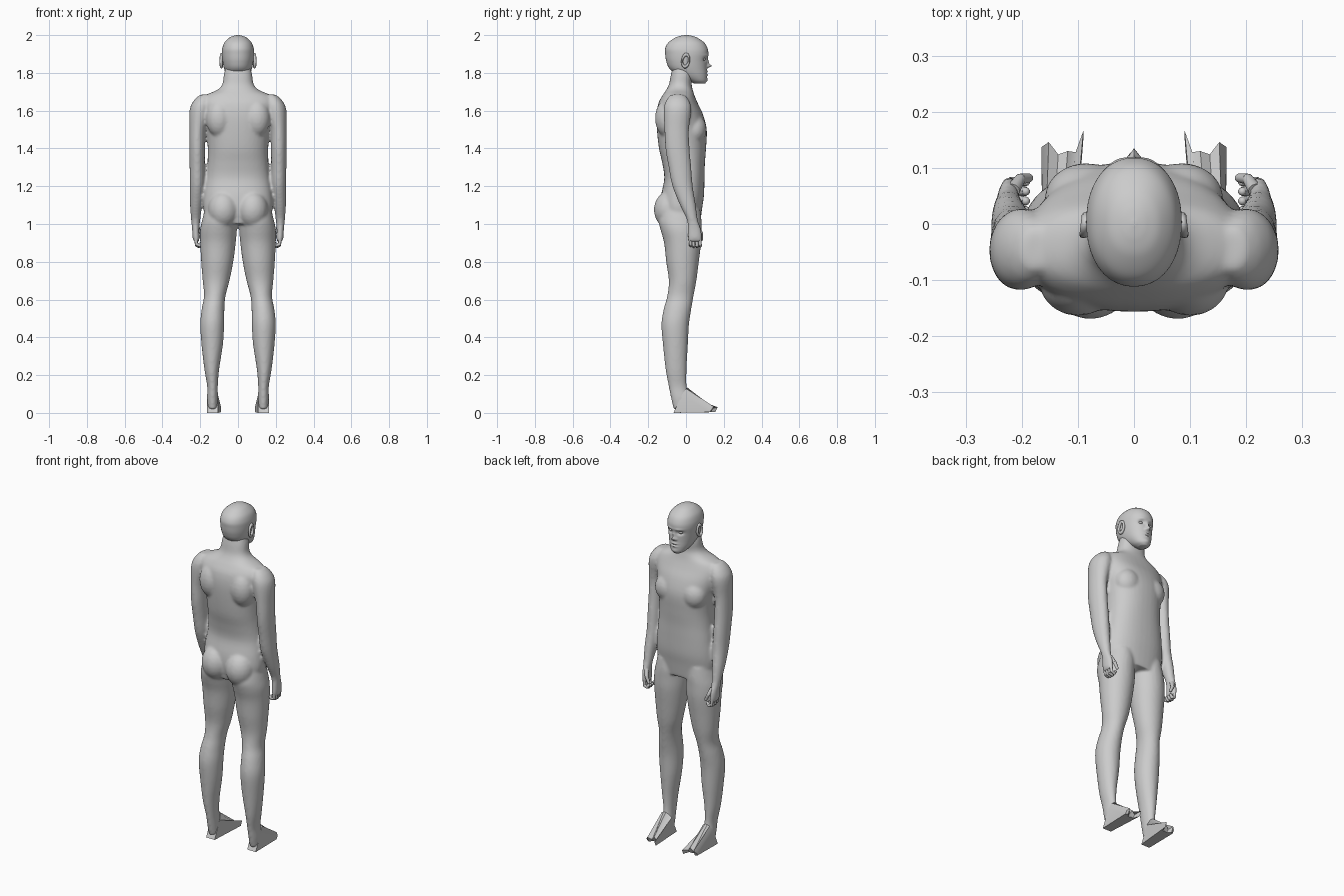
import bpy, bmesh, math
from mathutils import Vector, Matrix

if "Cube" in bpy.data.objects:
    bpy.data.objects.remove(bpy.data.objects["Cube"])

skin = bpy.data.materials.new("plain grey")
skin.diffuse_color = (0.6, 0.6, 0.6, 1)
skin.use_nodes = True
skin.node_tree.nodes["Principled BSDF"].inputs["Base Color"].default_value = skin.diffuse_color


def catmull(a, b, c, d, t):
    return 0.5 * (2 * b + (c - a) * t + (2 * a - 5 * b + 4 * c - d) * t * t
                  + (3 * b - a - 3 * c + d) * t ** 3)


def loft(bm, rows, sides=32, steps=4, power=2.0):
    """Rows are (z, x min, x max, y min, y max); rings are blended smoothly."""
    dense = []
    for i in range(len(rows) - 1):
        k = [rows[max(i - 1, 0)], rows[i], rows[i + 1], rows[min(i + 2, len(rows) - 1)]]
        for s in range(steps):
            dense.append([catmull(*v, s / steps) for v in zip(*k)])
    dense.append(rows[-1])
    rings = []
    for z, x0, x1, y0, y1 in dense:
        ring = []
        for j in range(sides):
            a = 2 * math.pi * j / sides
            c, s = math.cos(a), math.sin(a)
            px = math.copysign(abs(c) ** (2 / power), c)
            py = math.copysign(abs(s) ** (2 / power), s)
            ring.append(bm.verts.new(((x0 + x1) / 2 + px * (x1 - x0) / 2,
                                      (y0 + y1) / 2 + py * (y1 - y0) / 2, z)))
        rings.append(ring)
    for r, q in zip(rings, rings[1:]):
        for j in range(sides):
            n = (j + 1) % sides
            bm.faces.new((r[j], r[n], q[n], q[j]))
    bm.faces.new(rings[0])
    bm.faces.new(rings[-1])


def ball(bm, centre, radii, seg=20):
    m = Matrix.Translation(centre) @ Matrix.Diagonal((*radii, 1))
    bmesh.ops.create_uvsphere(bm, u_segments=seg, v_segments=seg // 2, radius=1, matrix=m)


def limb(bm, a, b, r0, r1):
    """Tapered finger bone with a round tip."""
    a, b = Vector(a), Vector(b)
    d = b - a
    m = Matrix.Translation((a + b) / 2) @ d.to_track_quat('Z', 'Y').to_matrix().to_4x4()
    bmesh.ops.create_cone(bm, cap_ends=True, segments=10, radius1=r0, radius2=r1,
                          depth=d.length, matrix=m)
    ball(bm, b, (r1, r1, r1), 10)


def finish(bm, name, angle=60):
    bmesh.ops.recalc_face_normals(bm, faces=bm.faces)
    me = bpy.data.meshes.new(name)
    bm.to_mesh(me)
    bm.free()
    me.materials.append(skin)
    ob = bpy.data.objects.new(name, me)
    bpy.context.collection.objects.link(ob)
    bpy.ops.object.select_all(action='DESELECT')
    ob.select_set(True)
    bpy.context.view_layer.objects.active = ob
    bpy.ops.object.shade_smooth_by_angle(angle=math.radians(angle))
    return ob


# Trunk and neck: z, half width, back, front
trunk = [(1.0, .165, -.12, .075), (1.08, .183, -.135, .085), (1.15, .182, -.132, .095),
         (1.24, .17, -.115, .098), (1.32, .162, -.125, .10), (1.4, .16, -.143, .106),
         (1.5, .17, -.154, .11), (1.58, .19, -.156, .09), (1.64, .2, -.146, .062),
         (1.68, .175, -.125, .045), (1.71, .11, -.105, .036), (1.74, .083, -.09, .03),
         (1.79, .075, -.08, .035), (1.83, .065, -.07, .03)]
# Arm: z, centre x, centre y, half x, half y
arm = [(1.685, .175, -.045, .025, .035), (1.655, .188, -.045, .045, .06),
       (1.605, .2, -.045, .056, .073), (1.5, .214, -.049, .043, .065),
       (1.4, .216, -.045, .041, .064), (1.3, .216, -.032, .040, .06),
       (1.2, .216, -.018, .039, .054), (1.1, .222, .01, .032, .042),
       (1.02, .224, .034, .024, .029), (.97, .224, .044, .019, .036),
       (.925, .222, .047, .018, .038), (.905, .22, .048, .013, .034)]
# Leg: z, inner x, outer x, back, front
leg = [(1.08, .02, .175, -.13, .075), (1.02, .006, .19, -.145, .082),
       (.97, .006, .2, -.135, .082), (.9, .012, .2, -.116, .08),
       (.8, .025, .195, -.105, .068), (.7, .045, .187, -.091, .055),
       (.62, .066, .18, -.099, .04), (.55, .072, .192, -.118, .028),
       (.47, .073, .2, -.13, .016), (.36, .08, .193, -.122, .01),
       (.23, .1, .178, -.108, .003), (.14, .107, .163, -.092, .004),
       (.08, .106, .164, -.08, .02), (.02, .108, .16, -.066, .02)]

bm = bmesh.new()
loft(bm, [(z, -w, w, b, f) for z, w, b, f in trunk], 40, power=2.3)
for s in (-1, 1):
    loft(bm, [(z, s * x - rx, s * x + rx, y - ry, y + ry) for z, x, y, rx, ry in arm], 28)
    loft(bm, [(z, min(s * a, s * b), max(s * a, s * b), y0, y1) for z, a, b, y0, y1 in leg], 32)
    ball(bm, (s * .078, -.085, 1.075), (.082, .085, .1), 24)     # buttock
    ball(bm, (s * .085, .045, 1.5), (.075, .064, .08), 24)       # chest muscle
    ball(bm, (s * .1, -.1, 1.56), (.07, .064, .1), 24)           # shoulder blade
body = finish(bm, "body")
rm = body.modifiers.new("fuse", 'REMESH')
rm.mode = 'VOXEL'
rm.voxel_size = .008
rm.use_smooth_shade = True
sm = body.modifiers.new("soften", 'SMOOTH')
sm.factor = .5
sm.iterations = 5

# Head: z, half width, back, front
head = [(1.743, .022, .045, .1), (1.757, .042, .015, .109), (1.785, .06, -.04, .112),
        (1.82, .073, -.086, .111), (1.86, .081, -.104, .112), (1.9, .085, -.11, .118),
        (1.93, .083, -.11, .114), (1.96, .072, -.094, .097), (1.985, .048, -.06, .062),
        (1.996, .024, -.03, .033), (2.0, .004, -.004, .006)]
# Face relief: x, z, spread x, spread z, push forward
relief = [(.032, 1.872, .016, .011, -.014), (-.032, 1.872, .016, .011, -.014),
          (0, 1.837, .009, .009, .022), (0, 1.855, .007, .016, .010),
          (.012, 1.832, .006, .006, .008), (-.012, 1.832, .006, .006, .008),
          (0, 1.806, .018, .0045, .006), (0, 1.79, .016, .0045, .005),
          (0, 1.798, .02, .003, -.004), (0, 1.762, .018, .01, .004),
          (.03, 1.893, .022, .006, .004), (-.03, 1.893, .022, .006, .004)]
bm = bmesh.new()
loft(bm, [(z, -w, w, b, f) for z, w, b, f in head], 96, 8, 2.15)
for v in bm.verts:
    if v.co.y > .02:
        x, z = v.co.x, v.co.z
        v.co.y += sum(d * math.exp(-((x - cx) / sx) ** 2 - ((z - cz) / sz) ** 2)
                      for cx, cz, sx, sz, d in relief)
for s in (-1, 1):
    ball(bm, (s * .031, .09, 1.872), (.013, .013, .008), 16)     # eyeball
finish(bm, "head")

# Ears: curled rim around a sunken middle
for s, side in ((-1, "left"), (1, "right")):
    bm = bmesh.new()
    n, m = 24, 8
    grid = []
    for i in range(n):
        a = 2 * math.pi * i / n
        ring = []
        for j in range(m):
            b = 2 * math.pi * j / m
            r = 1 + .3 * math.cos(b)
            y = -.002 + .018 * r * math.cos(a) + .1 * .032 * math.sin(a)
            z = 1.865 + .032 * r * math.sin(a)
            ring.append(bm.verts.new((s * (.087 + .008 * math.sin(b) - .12 * y), y, z)))
        grid.append(ring)
    for i in range(n):
        for j in range(m):
            bm.faces.new((grid[i][j], grid[(i + 1) % n][j],
                          grid[(i + 1) % n][(j + 1) % m], grid[i][(j + 1) % m]))
    finish(bm, side + "_ear")

    # Loosely curled fingers and thumb
    bm = bmesh.new()
    for k in range(4):
        y = .022 + k * .017
        drop = (.0, .005, .006, .002)[k]
        p = [(s * .223, y, .925), (s * .22, y + .002, .893 - drop),
             (s * .203, y + .003, .886 - drop), (s * .193, y + .002, .90 - drop)]
        for a, b in zip(p, p[1:]):
            limb(bm, a, b, .009, .008)
    limb(bm, (s * .216, .06, .985), (s * .203, .08, .95), .013, .01)
    limb(bm, (s * .203, .08, .95), (s * .187, .082, .918), .01, .008)
    finish(bm, side + "_fingers")

    # Flat wedge foot with a ragged creased toe edge
    bm = bmesh.new()
    toes = [(.165, .137, .02), (.152, .146, .034), (.135, .124, .018),
            (.118, .13, .04), (.104, .128, .02), (.09, .167, .03)]
    ankle = [(.163, -.02, .1), (.157, .002, .128), (.143, .006, .135),
             (.129, .006, .135), (.115, .002, .128), (.107, -.02, .1)]
    T = [bm.verts.new((s * x, y, z)) for x, y, z in toes]
    A = [bm.verts.new((s * x, y, z)) for x, y, z in ankle]
    B = [bm.verts.new((s * x, y - .012, .004)) for x, y, z in toes]
    H = [bm.verts.new((s * x, -.066, 0)) for x, y, z in ankle]
    for p, q in ((A, T), (T, B), (B, H), (H, A)):
        for i in range(5):
            bm.faces.new((p[i], p[i + 1], q[i + 1], q[i]))
    for i in (0, 5):
        bm.faces.new((A[i], T[i], B[i], H[i]))
    finish(bm, side + "_foot", 30)
